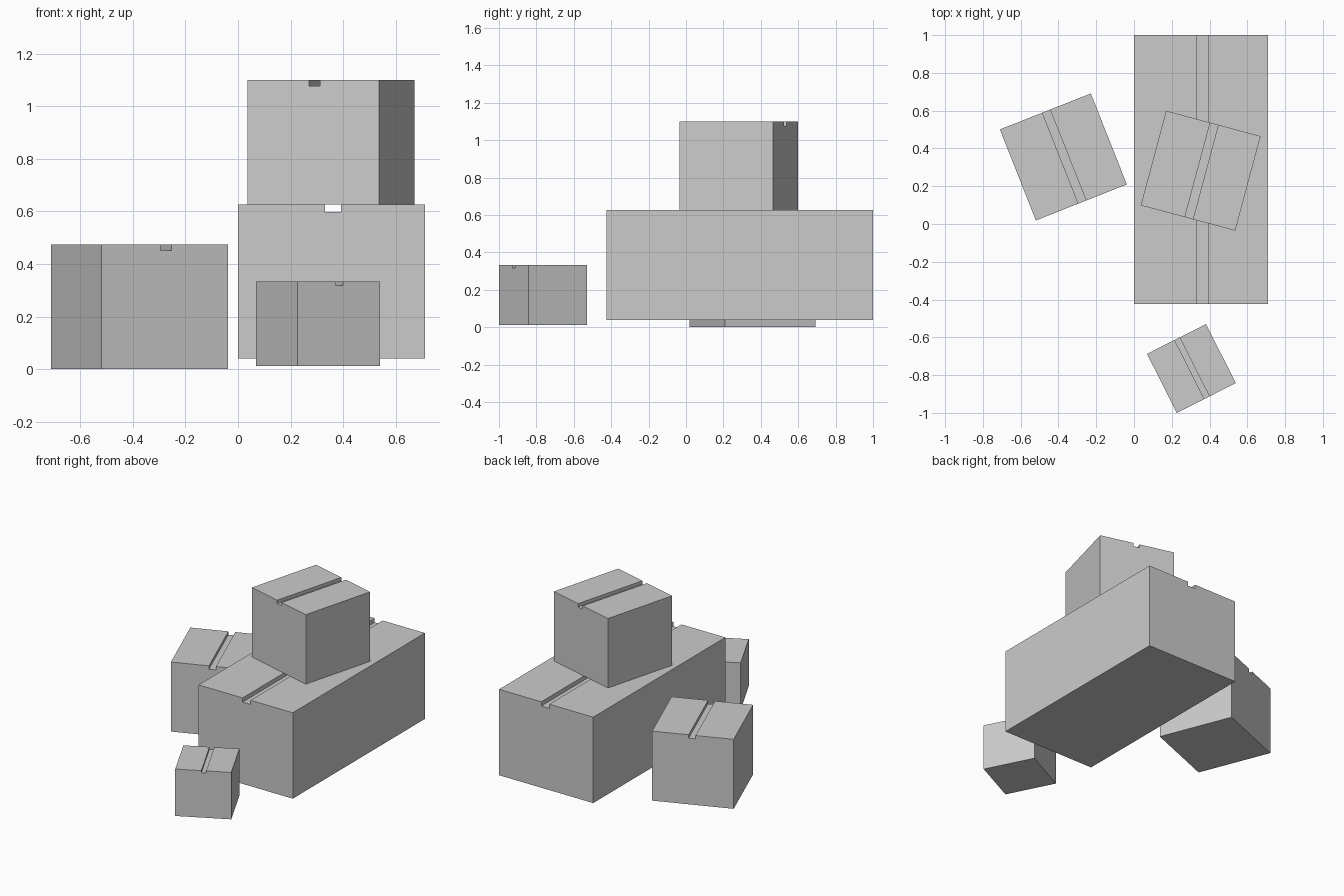
import bpy, bmesh
from math import radians
from mathutils import Matrix

if "Cube" in bpy.data.objects:
    bpy.data.objects.remove(bpy.data.objects["Cube"])


def grooved_box(name, centre, size, angle):
    """Box with a shallow slot along its top, extruded from its end profile."""
    w, d, h = size
    a, b = w * (0.467 - 0.5), w * (0.552 - 0.5)
    g = h * 0.951
    profile = [(-w/2, 0), (w/2, 0), (w/2, h), (b, h), (b, g), (a, g), (a, h), (-w/2, h)]
    bm = bmesh.new()
    face = bm.faces.new([bm.verts.new((x, -d/2, z)) for x, z in profile])
    ext = bmesh.ops.extrude_face_region(bm, geom=[face])
    verts = [v for v in ext["geom"] if isinstance(v, bmesh.types.BMVert)]
    bmesh.ops.translate(bm, verts=verts, vec=(0, d, 0))
    bmesh.ops.recalc_face_normals(bm, faces=bm.faces[:])
    mesh = bpy.data.meshes.new(name)
    bm.to_mesh(mesh)
    bm.free()
    obj = bpy.data.objects.new(name, mesh)
    obj.matrix_world = Matrix.Translation(centre) @ Matrix.Rotation(radians(angle), 4, 'Z')
    bpy.context.collection.objects.link(obj)


# Long box, the box stacked on it, and two loose boxes beside it
grooved_box("long_box", (0.355, 0.288, 0.04), (0.71, 1.424, 0.586), 0)
grooved_box("stacked_box", (0.353, 0.282, 0.626), (0.518, 0.518, 0.474), -15)
grooved_box("side_box", (-0.374, 0.355, 0), (0.518, 0.518, 0.474), 21.6)
grooved_box("small_box", (0.304, -0.765, 0.013), (0.35, 0.35, 0.32), 26.8)
